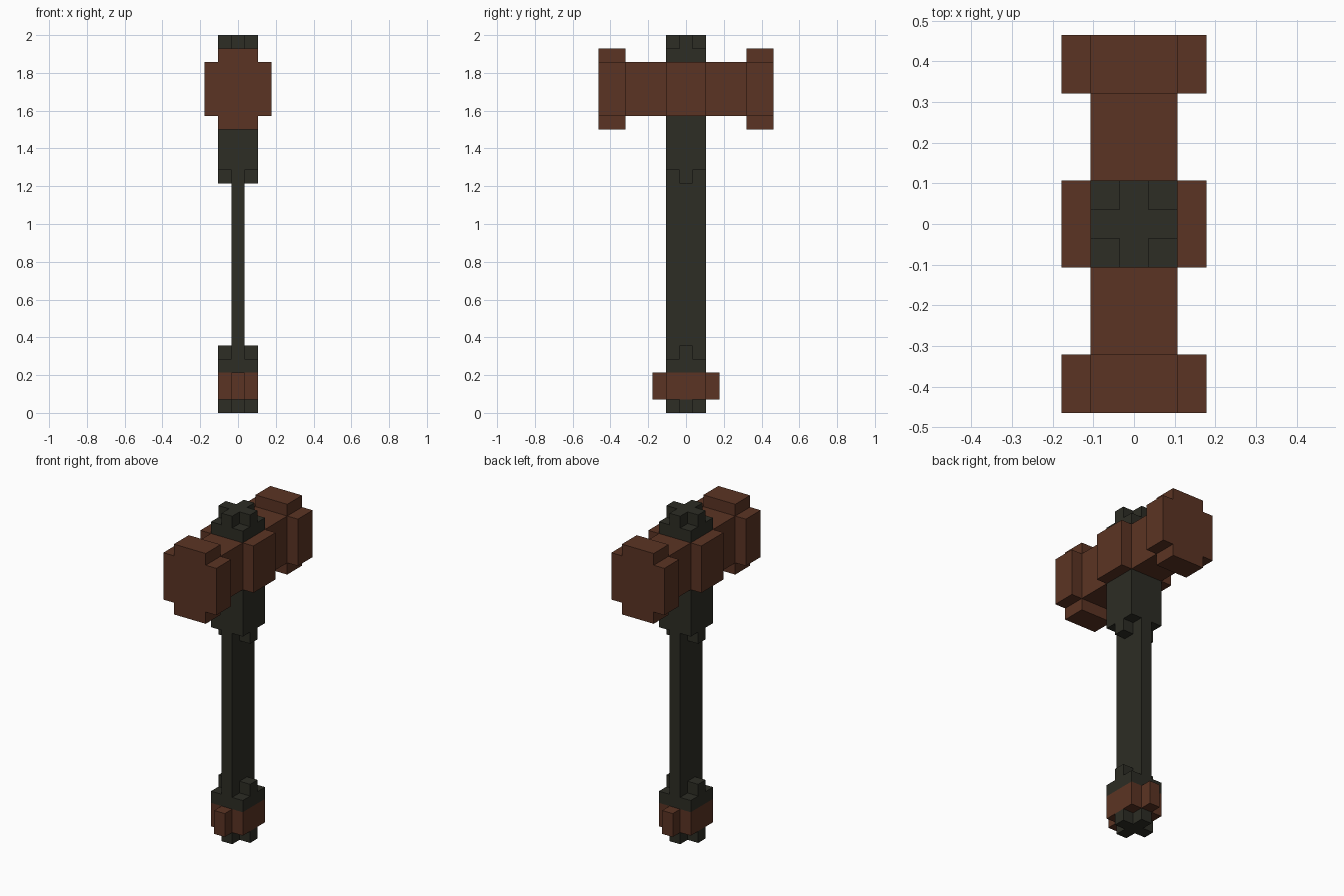
import bpy
import bmesh
from mathutils import Vector

U = 2 / 28  # one block

if "Cube" in bpy.data.objects:
    bpy.data.objects.remove(bpy.data.objects["Cube"], do_unlink=True)


def make_material(name, color):
    mat = bpy.data.materials.new(name)
    mat.use_nodes = True
    mat.diffuse_color = color
    mat.node_tree.nodes["Principled BSDF"].inputs["Base Color"].default_value = color
    return mat


dark = make_material("dark_iron", (0.026, 0.026, 0.018, 1))
brown = make_material("red_brown", (0.105, 0.034, 0.017, 1))


def rectangle(a, b):
    return [(a, b), (-a, b), (-a, -b), (a, -b)]


def cross(a, a_in, b, b_in):
    """Cross outline: reaches a within b_in, and b within a_in."""
    quarter = [(a, b_in), (a_in, b_in), (a_in, b)]
    left = [(-p, q) for p, q in reversed(quarter)]
    upper = quarter + left
    return upper + [(-p, -q) for p, q in upper]


def prism(name, outline, start, end, mat, axis="Z", center=0):
    """Extrude an outline (in blocks) along z, or along y about height center."""
    def place(p, q):
        if axis == "Z":
            return Vector((p, q, start)) * U
        return Vector((p, start, q + center)) * U

    bm = bmesh.new()
    face = bm.faces.new([bm.verts.new(place(p, q)) for p, q in outline])
    result = bmesh.ops.extrude_face_region(bm, geom=[face], use_keep_orig=True)
    moved = [v for v in result["geom"] if isinstance(v, bmesh.types.BMVert)]
    step = Vector((0, 0, 1)) if axis == "Z" else Vector((0, 1, 0))
    bmesh.ops.translate(bm, verts=moved, vec=step * (end - start) * U)
    bmesh.ops.recalc_face_normals(bm, faces=bm.faces)
    mesh = bpy.data.meshes.new(name)
    bm.to_mesh(mesh)
    bm.free()
    mesh.materials.append(mat)
    obj = bpy.data.objects.new(name, mesh)
    bpy.context.collection.objects.link(obj)
    return obj


square = rectangle(1.5, 1.5)
plus = cross(1.5, 0.5, 1.5, 0.5)

# Pommel with its knobbed band
prism("pommel_foot", plus, 0, 1, dark)
prism("pommel_band", cross(1.5, 0.5, 2.5, 1.5), 1, 3, brown)
prism("lower_collar", square, 3, 4, dark)
prism("lower_prongs", plus, 4, 5, dark)

# Flat shaft
prism("shaft", rectangle(0.5, 1.5), 5, 17, dark)

# Neck below the head
prism("upper_prongs", plus, 17, 18, dark)
prism("neck", square, 18, 22, dark)

# Hammer head
prism("head_core", rectangle(2.5, 1.5), 22, 26, brown)
for side, sign in (("front", -1), ("back", 1)):
    prism(side + "_head_arm", rectangle(1.5, 2), 1.5 * sign, 4.5 * sign,
          brown, "Y", 24)
    prism(side + "_striking_face", cross(2.5, 1.5, 3, 2), 4.5 * sign, 6.5 * sign,
          brown, "Y", 24)

# Cap on top
prism("cap_base", square, 26, 27, dark)
prism("cap_finial", plus, 27, 28, dark)
